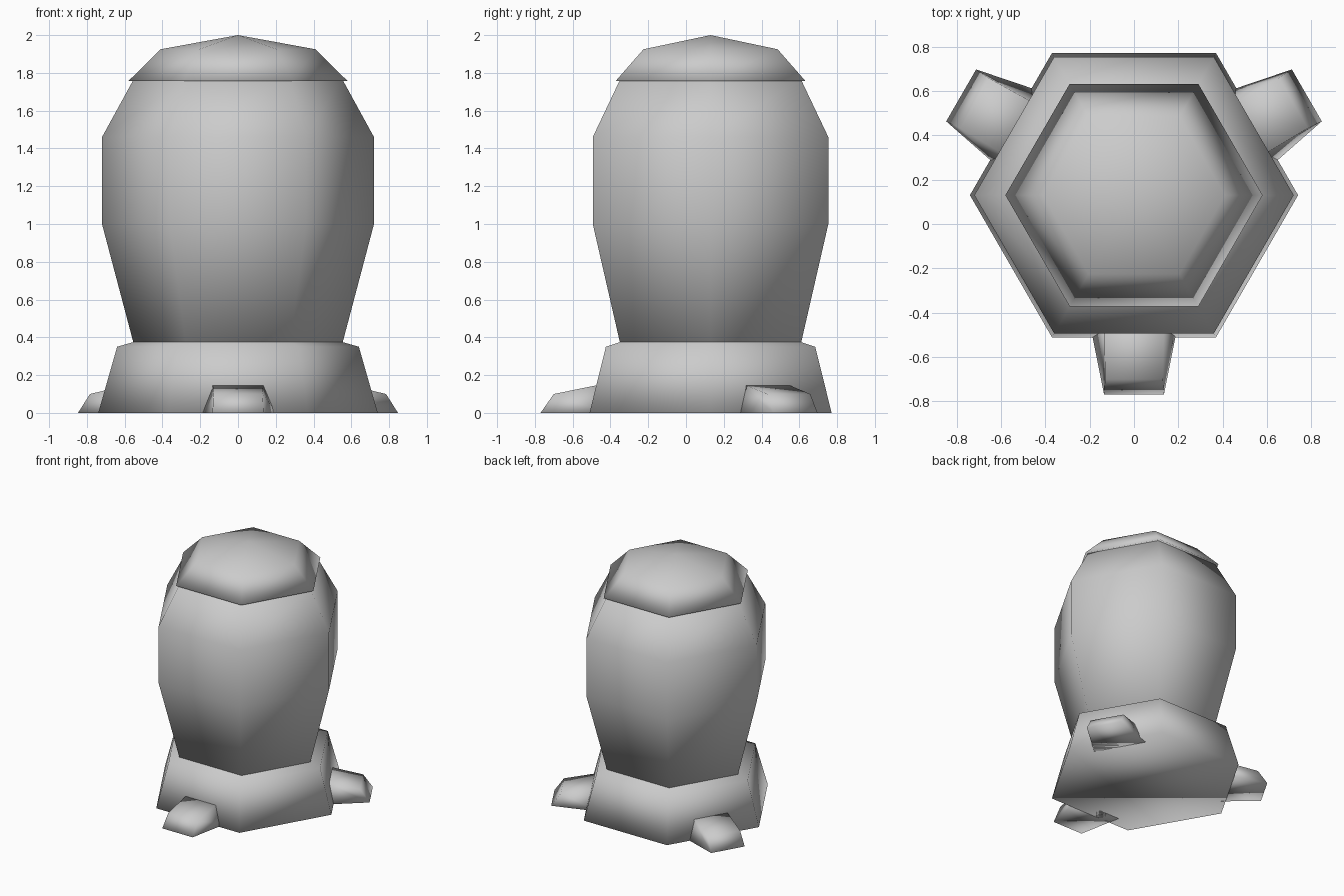
import bpy, bmesh
from math import cos, sin, pi, radians
from mathutils import Matrix, Vector

cube = bpy.data.objects.get("Cube")
if cube:
    bpy.data.objects.remove(cube, do_unlink=True)

CENTRE = Vector((0, 0.13, 0))   # axis of the hexagonal column

grey = bpy.data.materials.new("plain grey")
grey.use_nodes = True
colour = (0.6, 0.6, 0.6, 1)
grey.diffuse_color = colour
grey.node_tree.nodes["Principled BSDF"].inputs["Base Color"].default_value = colour


def finish(bm, name):
    """Turn a bmesh into a smooth shaded object."""
    bmesh.ops.recalc_face_normals(bm, faces=bm.faces)
    for face in bm.faces:
        face.smooth = True
    mesh = bpy.data.meshes.new(name)
    bm.to_mesh(mesh)
    bm.free()
    mesh.materials.append(grey)
    obj = bpy.data.objects.new(name, mesh)
    obj.location = CENTRE
    bpy.context.collection.objects.link(obj)
    return obj


def hex_column(name, profile, apex=None):
    """Loft hexagons through (radius, height) pairs; close with a point or a flat top."""
    bm = bmesh.new()
    rings = [[bm.verts.new((r * cos(i * pi / 3), r * sin(i * pi / 3), z))
              for i in range(6)] for r, z in profile]
    for low, high in zip(rings, rings[1:]):
        for i in range(6):
            j = (i + 1) % 6
            bm.faces.new((low[i], low[j], high[j], high[i]))
    bm.faces.new(rings[0][::-1])
    if apex is None:
        bm.faces.new(rings[-1])
    else:
        tip = bm.verts.new((0, 0, apex))
        for i in range(6):
            bm.faces.new((rings[-1][i], rings[-1][(i + 1) % 6], tip))
    return finish(bm, name)


def foot(name, angle):
    """Tapered wedge pointing to the front, turned about the column axis."""
    bm = bmesh.new()
    # sections: inner end, then outer end, as (half width, distance, height)
    sections = [[(0.205, 0.55, 0), (0.135, 0.55, 0.157)],
                [(0.135, 0.90, 0), (0.13, 0.83, 0.10)]]
    ends = []
    for (wb, db, zb), (wt, dt, zt) in sections:
        ends.append([bm.verts.new(p) for p in
                     ((-wb, -db, zb), (wb, -db, zb), (wt, -dt, zt), (-wt, -dt, zt))])
    inner, outer = ends
    for i in range(4):
        j = (i + 1) % 4
        bm.faces.new((inner[i], inner[j], outer[j], outer[i]))
    bm.faces.new(inner)
    bm.faces.new(outer)
    bm.transform(Matrix.Rotation(radians(angle), 4, "Z"))
    return finish(bm, name)


# Column parts
hex_column("base", [(0.74, 0), (0.64, 0.35)], apex=0.535)
hex_column("body", [(0.54, 0.32), (0.72, 1.0), (0.72, 1.46), (0.55, 1.77)])
hex_column("cap", [(0.58, 1.757), (0.41, 1.925)], apex=2.0)

# Three feet around the base
for part, turn in (("front_foot", 0), ("left_foot", 120), ("right_foot", 240)):
    foot(part, turn)
